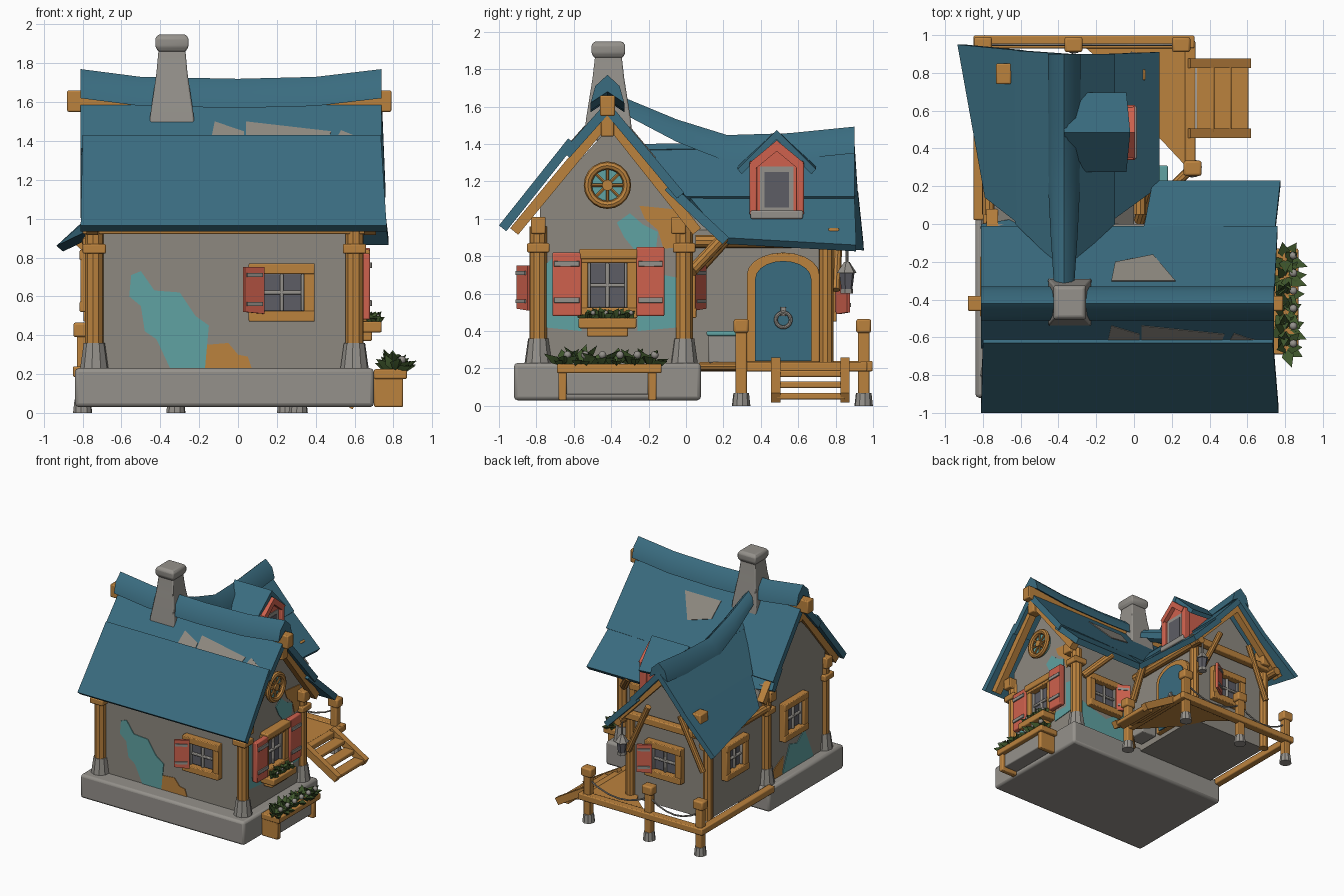
import bpy, bmesh, math, random
from mathutils import Vector

if "Cube" in bpy.data.objects:
    bpy.data.objects.remove(bpy.data.objects["Cube"])
random.seed(4)

def mat(name, r, g, b):
    m = bpy.data.materials.new(name)
    m.diffuse_color = (r, g, b, 1)
    m.use_nodes = True
    m.node_tree.nodes["Principled BSDF"].inputs["Base Color"].default_value = m.diffuse_color
    return m

ROOF = mat("roof_blue", .042, .150, .215)
WOOD = mat("warm_wood", .50, .225, .048)
WALL = mat("plaster_grey", .27, .25, .215)
STONE = mat("stone_grey", .30, .285, .26)
TEAL = mat("teal_paint", .115, .36, .36)
CORAL = mat("coral_paint", .62, .12, .075)
LEAF = mat("leaf_green", .05, .095, .025)
GLASS = mat("dark_glass", .11, .11, .13)

# ---------- helpers ----------
def mesh(name, verts, faces, m, bevel=0):
    me = bpy.data.meshes.new(name)
    me.from_pydata([tuple(v) for v in verts], [], faces)
    bm = bmesh.new(); bm.from_mesh(me)
    bmesh.ops.recalc_face_normals(bm, faces=bm.faces)
    bm.to_mesh(me); bm.free()
    me.materials.append(m)
    ob = bpy.data.objects.new(name, me)
    bpy.context.collection.objects.link(ob)
    if bevel:
        b = ob.modifiers.new("bevel", 'BEVEL'); b.width = bevel; b.segments = 2
    return ob

def loft(name, rings, m, bevel=0):
    n = len(rings[0]); v = [p for r in rings for p in r]
    f = [(i*n+j, i*n+(j+1) % n, (i+1)*n+(j+1) % n, (i+1)*n+j)
         for i in range(len(rings)-1) for j in range(n)]
    f += [tuple(range(n)), tuple(range(len(v)-n, len(v)))]
    return mesh(name, v, f, m, bevel)

def at(axis, a, p):
    return (a, p[0], p[1]) if axis == 'x' else (p[0], a, p[1]) if axis == 'y' else (p[0], p[1], a)

def prism(name, pts, axis, a, b, m, bevel=0):
    return loft(name, [[at(axis, k, p) for p in pts] for k in (a, b)], m, bevel)

def box(name, x0, x1, y0, y1, z0, z1, m, bevel=.008):
    return prism(name, [(x0, y0), (x1, y0), (x1, y1), (x0, y1)], 'z', z0, z1, m, bevel)

def log(name, p, q, r, m, r2=None, n=10):
    p, q = Vector(p), Vector(q); d = (q-p).normalized()
    u = d.orthogonal().normalized(); w = d.cross(u)
    ring = lambda c, k: [c+(u*math.cos(2*math.pi*i/n)+w*math.sin(2*math.pi*i/n))*k for i in range(n)]
    return loft(name, [ring(p, r), ring(q, r2 or r)], m)

def slab(name, quad, t, m):
    q = [Vector(p) for p in quad]; nrm = (q[1]-q[0]).cross(q[3]-q[0]).normalized()
    if nrm.z < 0: nrm = -nrm
    return loft(name, [q, [p-nrm*t for p in q]], m)

def torus(name, loc, R, r, m):
    bpy.ops.mesh.primitive_torus_add(location=loc, rotation=(0, math.pi/2, 0), major_radius=R,
                                     minor_radius=r, major_segments=20, minor_segments=8)
    o = bpy.context.object; o.name = name; o.data.materials.append(m)

def window(name, o, axis, s, w=.34, h=.30, shutter=0):
    def P(u, n, z):
        return (o[0]+s*n, o[1]+u, o[2]+z) if axis == 'x' else (o[0]+u, o[1]+s*n, o[2]+z)
    def lb(part, u0, u1, z0, z1, n1, m):
        a, b = P(u0, -.02, z0), P(u1, n1, z1)
        box(name+part, *sorted((a[0], b[0])), *sorted((a[1], b[1])), a[2], b[2], m, .006)
    W, H, t = w/2, h/2, .055
    lb("_glass", -W+t, W-t, -H+t, H-t, .008, GLASS)
    for k in (-1, 1):
        lb("_jamb", *sorted((k*W, k*(W-t))), -H, H, .05, WOOD)
        lb("_rail", -W, W, *sorted((k*H, k*(H-t))), .055, WOOD)
        lb("_lining", *sorted((k*(W-t), k*(W-t-.015))), -H+t, H-t, .03, STONE)
    lb("_mullion", -.01, .01, -H+t, H-t, .025, STONE)
    lb("_transom", -W+t, W-t, -.01, .01, .025, STONE)
    if shutter:
        k = shutter
        slab(name+"_shutter", [P(k*.10, .05, -.11), P(k*.20, .11, -.10), P(k*.20, .11, .13), P(k*.10, .05, .13)], .02, CORAL)
        for z in (-.07, .08):
            slab(name+"_hinge", [P(k*.11, .062, z), P(k*.19, .11, z), P(k*.19, .11, z+.02), P(k*.11, .062, z+.02)], .025, STONE)

def leaf(base, d, l, w):
    b, d = Vector(base), Vector(d).normalized()
    sd = d.cross(Vector((0, 0, 1)))
    sd = sd.normalized() if sd.length > .1 else Vector((0, 1, 0))
    up = sd.cross(d)*.02
    v = [b, b+d*l*.5+sd*w+up, b+d*l, b+d*l*.5-sd*w+up, b+d*l*.5-up]
    mesh("leaf", v, [(0, 1, 4), (1, 2, 4), (2, 3, 4), (3, 0, 4), (0, 1, 2, 3)], LEAF)

def plants(y0, y1, n, x, z, l):
    for i in range(n):
        y = y0+(y1-y0)*(i+.5)/n
        for k in range(7):
            a = k*2.4+i
            leaf((x, y, z), (math.cos(a)*.7+.2, math.sin(a)*.8, random.uniform(.2, 1.1)), l*random.uniform(.8, 1.15), l*.26)
        bpy.ops.mesh.primitive_ico_sphere_add(subdivisions=2, radius=l*.17, location=(x+l*.35, y+.02, z+l*.5))
        f = bpy.context.object; f.name = "flower"; f.data.materials.append(STONE)

# ---------- main house ----------
box("main_base", -.84, .70, -.92, .08, .03, .23, STONE, .02)
prism("main_walls", [(-.78, .2), (0, .2), (0, 1.05), (-.40, 1.50), (-.78, 1.08)], 'x', -.76, .61, WALL)
for x in (-.74, .60):
    for y in (-.79, -.01):
        log("corner_post", (x, y, .3), (x, y, .96), .048, WOOD)
        log("post_foot", (x, y, .22), (x, y, .36), .075, STONE, .055)
        box("post_cap", x-.06, x+.06, y-.06, y+.06, .82, .87, WOOD)
for y in (-.79, -.04):
    box("eave_purlin", -.80, .68, y-.04, y+.04, .92, 1.01, WOOD)
box("ridge_beam", -.88, .79, -.46, -.38, 1.55, 1.66, WOOD)
# roof slopes and their exposed under-layer
for name, q in {"front_upper": [(-.81, -.42, 1.63), (.74, -.42, 1.63), (.74, -.66, 1.36), (-.81, -.66, 1.36)],
                "front_lower": [(-.80, -.63, 1.43), (.735, -.63, 1.43), (.765, -1.0, .965), (-.81, -1.0, .965)],
                "back_upper": [(-.81, -.42, 1.63), (.74, -.42, 1.63), (.76, -.01, 1.14), (-.81, -.01, 1.10)],
                "back_lower": [(.04, -.08, 1.19), (.74, -.08, 1.19), (.775, .23, .90), (.10, .23, .90)],
                "back_left_lower": [(-.81, -.10, 1.19), (-.5, -.10, 1.19), (-.5, .05, 1.0), (-.81, .0, 1.03)]}.items():
    slab("roof_"+name, q, .05, ROOF)
for x0, x1, x2, x3, h in ((-.12, .03, .03, -.14, .09), (.04, .48, .46, .04, .09), (.53, .60, .70, .5, .05)):
    z = lambda y: 1.63+(y+.42)*1.125+.006
    slab("roof_bare_patch", [(x0, -.63+h, z(-.63+h)), (x1, -.63+h*.5, z(-.63+h*.5)), (x2, -.63, z(-.63)), (x3, -.63, z(-.63))], .008, WALL)
slab("roof_bare_patch_back", [(-.12, -.30, 1.495), (.22, -.30, 1.495), (.10, -.16, 1.327), (-.10, -.2, 1.375)], .008, WALL)
CAP = [(-.09, -.11), (-.065, -.02), (0, .04), (.065, -.02), (.09, -.11), (0, -.05)]
loft("main_ridge_cap", [[(x, -.42+a, z+b) for a, b in CAP] for x, z in
     ((-.81, 1.73), (-.5, 1.69), (0, 1.68), (.4, 1.69), (.74, 1.73))], ROOF)
# gable trim
for x in (-.78, .65):
    for k in (-1, 1):
        y1 = -.42+k*(.52 if k < 0 else .50)
        slab("bargeboard", [(x, -.42, 1.58), (x+.06, -.42, 1.58), (x+.06, y1, .95), (x, y1, .95)], .055, WOOD)
    box("king_post", x, x+.09, -.455, -.385, 1.44, 1.64, WOOD)
# worn paint patches
prism("front_teal_patch", [(-.55, .71), (-.5, .73), (-.43, .63), (-.3, .62), (-.22, .5), (-.15, .45), (-.17, .23),
      (-.35, .23), (-.42, .38), (-.48, .42), (-.5, .55), (-.56, .6)], 'y', -.786, -.77, TEAL)
prism("front_bare_patch", [(-.17, .35), (-.05, .36), (0, .3), (.05, .29), (.07, .23), (-.17, .23)], 'y', -.786, -.77, WOOD)
for n, p, m in (("a", [(-.76, .42), (-.56, .40), (-.56, .5), (-.7, .5), (-.7, .8), (-.76, .75)], TEAL),
                ("b", [(-.26, .40), (-.04, .42), (-.02, .68), (-.12, .7), (-.12, .48), (-.26, .48)], TEAL),
                ("c", [(-.37, .98), (-.3, 1.03), (-.23, .97), (-.15, .93), (-.16, .84), (-.28, .84), (-.33, .9)], TEAL),
                ("d", [(-.25, 1.07), (-.05, 1.05), (-.03, .85), (-.12, .84), (-.15, .94), (-.22, 1.0)], WOOD)):
    prism("gable_patch_"+n, p, 'x', .60, .616, m)
prism("side_teal_patch", [(-.62, .23), (-.5, .5), (-.4, .42), (-.3, .45), (-.2, .23)], 'x', -.766, -.75, TEAL)
prism("side_bare_patch", [(-.2, .23), (-.22, .38), (-.1, .32), (-.02, .23)], 'x', -.766, -.75, WOOD)
prism("back_teal_patch", [(.1, .23), (.1, .55), (.3, .42), (.55, .5), (.55, .23)], 'y', -.01, .006, TEAL)

# windows
window("front_window", (.225, -.78, .62), 'y', -1, shutter=-1)
window("back_window", (.33, 0, .62), 'y', 1, shutter=-1)
window("left_window", (-.76, -.33, .68), 'x', -1, .32, .32)
window("gable_window", (.61, -.42, .645), 'x', 1, .32, .35)
box("gable_window_header", .60, .68, -.57, -.26, .785, .84, WOOD)
for y0, y1, z1 in ((-.715, -.56, .82), (-.265, -.115, .85)):
    box("gable_shutter", .635, .68, y0, y1, .48, z1, CORAL)
    for z in (.55, .745):
        box("shutter_hinge", .675, .69, y0+.01, y1-.01, z, z+.03, STONE, .003)
torus("round_window_rim", (.65, -.42, 1.18), .105, .022, WOOD)
log("round_window_pane", (.60, -.42, 1.18), (.625, -.42, 1.18), .10, TEAL, n=20)
log("round_window_hub", (.62, -.42, 1.18), (.665, -.42, 1.18), .03, WOOD)
for k in range(4):
    a = k*math.pi/4; c, s = math.cos(a)*.1, math.sin(a)*.1
    log("round_window_spoke", (.645, -.42-c, 1.18-s), (.645, -.42+c, 1.18+s), .009, WOOD, n=6)
# flower boxes
box("sill_box", .61, .74, -.575, -.265, .415, .47, WOOD)
box("sill_bracket", .61, .69, -.53, -.31, .37, .42, WOOD)
plants(-.55, -.28, 4, .69, .46, .075)
box("planter_tray", .70, .87, -.69, -.13, .175, .225, WOOD)
box("planter_panel", .70, .83, -.64, -.2, .06, .18, STONE)
for y in (-.66, -.18):
    box("planter_leg", .70, .85, y-.022, y+.022, .03, .19, WOOD)
plants(-.70, -.14, 6, .80, .21, .125)

# chimney
sq = lambda hx, hy, z: [(-.34+a*hx, -.415+b*hy, z) for a, b in ((-1, -1), (1, -1), (1, 1), (-1, 1))]
loft("chimney", [sq(.118, .13, 1.42), sq(.112, .12, 1.53), sq(.08, .085, 1.75), sq(.068, .07, 1.88)], STONE, .008)
loft("chimney_cap", [sq(.07, .075, 1.86), sq(.085, .09, 1.885), sq(.085, .09, 1.93), sq(.07, .075, 1.948)], STONE, .008)

# ---------- wing ----------
prism("wing_walls", [(-.74, .2), (0, .2), (0, .94), (-.37, 1.30), (-.74, .94)], 'y', -.05, .75, WALL)
for name, q in {"right_upper": [(-.37, -.25, 1.40), (-.37, .90, 1.42), (-.10, .90, 1.12), (-.10, 0, 1.12)],
                "right_lower": [(-.14, 0, 1.14), (-.14, .90, 1.14), (.135, .91, .86), (.135, .2, .90)],
                "left_upper": [(-.37, -.25, 1.40), (-.37, .90, 1.42), (-.65, .92, 1.12), (-.63, 0, 1.12)],
                "left_lower": [(-.61, 0, 1.14), (-.62, .92, 1.15), (-.935, .95, .86), (-.79, .14, .93)]}.items():
    slab("wing_roof_"+name, q, .045, ROOF)
loft("wing_ridge_cap", [[(-.37+a*k, y, z+b*k) for a, b in CAP] for y, z, k in
     ((-.32, 1.62, .6), (-.05, 1.50, .8), (.22, 1.41, .95), (.55, 1.42, .95), (.90, 1.455, .95))], ROOF)
for k in (-1, 1):
    slab("wing_bargeboard", [(-.37, .80, 1.36), (-.37, .86, 1.36), (-.37+k*.47, .86, .87), (-.37+k*.47, .80, .87)], .05, WOOD)
    log("wing_eave_log", (-.37+k*.40, .05, .88), (-.37+k*.40, .88, .88), .035, WOOD)
    log("gable_brace", (-.37+k*.35, .80, .62), (-.37+k*.15, .82, 1.05), .025, WOOD)
    log("wing_post", (-.37+k*.365, .75, .2), (-.37+k*.365, .75, .92), .04, WOOD)
box("wing_tie_beam", -.80, .06, .76, .82, .89, .95, WOOD)
box("wing_purlin_end", -.73, -.65, .74, .85, .92, 1.12, WOOD)
box("valley_board", -.80, -.55, 0, .14, .86, .90, WOOD)
window("wing_back_window", (-.34, .75, .60), 'y', 1, shutter=1)
window("wing_left_window", (-.74, .43, .62), 'x', -1, .30, .30)
log("porch_brace_a", (.03, .02, .68), (.09, .22, .90), .032, WOOD)
log("porch_brace_b", (.56, .03, .72), (.40, .20, .90), .032, WOOD)
# arched door
def arch(w, z0, zs, rise):
    return [(.52-w, z0), (.52+w, z0)] + [(.52+w*math.cos(math.pi*i/10), zs+rise*math.sin(math.pi*i/10)) for i in range(11)]
prism("door_frame", arch(.195, .235, .70, .12), 'x', -.02, .04, WOOD, .006)
prism("door", arch(.15, .24, .68, .095), 'x', 0, .05, ROOF)
torus("door_ring", (.06, .52, .46), .04, .01, STONE)
box("door_plate", .04, .062, .505, .535, .48, .53, STONE, .003)
box("crate", .02, .16, .12, .30, .23, .39, STONE)
box("crate_lid", .01, .18, .11, .31, .375, .40, TEAL)
# lantern
log("lantern_hook", (-.0, .86, .88), (-.0, .86, .76), .008, STONE)
log("lantern_top", (0, .86, .71), (0, .86, .77), .055, STONE, .015, 6)
log("lantern_body", (0, .86, .62), (0, .86, .71), .03, GLASS, .042, 6)
log("lantern_base", (0, .86, .60), (0, .86, .625), .035, STONE, n=6)
# dormer
prism("dormer_body", [(.36, .98), (.61, .98), (.61, 1.31), (.485, 1.42), (.36, 1.31)], 'x', -.33, -.03, CORAL)
prism("dormer_lining", [(.395, 1.03), (.575, 1.03), (.575, 1.28), (.395, 1.28)], 'x', -.05, -.024, STONE)
prism("dormer_pane", [(.42, 1.06), (.55, 1.06), (.55, 1.25), (.42, 1.25)], 'x', -.05, -.019, GLASS)
for k in (-1, 1):
    y = .485+k*.125
    box("dormer_jamb", -.06, 0, y-.02, y+.02, 1.02, 1.31, CORAL)
    slab("dormer_rake", [(-.06, .485, 1.42), (.005, .485, 1.42), (.005, y+k*.02, 1.30), (-.06, y+k*.02, 1.30)], .045, CORAL)
    slab("dormer_roof", [(-.37, .485, 1.475), (-.02, .485, 1.475), (-.04, .485+k*.21, 1.265), (-.26, .485+k*.21, 1.28)], .035, ROOF)
box("dormer_sill", -.06, .015, .345, .625, 1.0, 1.045, STONE)

# ---------- porch ----------
prism("porch_floor", [(.32, .97), (.32, .3), (.28, .3), (0, .6), (-.1, .8), (-.3, .97)], 'z', .20, .23, WOOD)
box("porch_beam_back", -.85, .32, .93, .998, .185, .24, WOOD)
box("porch_beam_left", -.85, -.79, .02, .99, .185, .24, WOOD)
box("porch_beam_right", .27, .325, .3, .97, .185, .235, WOOD)
log("porch_beam_corner", (.30, .29, .21), (.08, .08, .21), .025, WOOD)
for x, y in ((-.80, .95), (-.32, .95), (.25, .95), (.31, .295)):
    box("porch_post", x-.03, x+.03, y-.03, y+.03, .04, .42, WOOD)
    box("porch_post_cap", x-.048, x+.048, y-.04, y+.04, .39, .465, WOOD, .012)
    log("porch_post_foot", (x, y, 0), (x, y, .07), .05, STONE, .042)
for x0, x1 in ((-.80, -.32), (-.32, .25)):
    pt = lambda i: (x0+(x1-x0)*i/6, .95, .36-.09*(1-(i/3-1)**2))
    for i in range(6):
        log("porch_rope", pt(i), pt(i+1), .007, STONE, n=6)
for i in range(3):
    box("stair_tread", .33+.09*i, .425+.09*i, .48, .85, .155-.06*i, .19-.06*i, WOOD)
for y in (.48, .85):
    slab("stair_stringer", [(.30, y-.025, .26), (.30, y+.025, .26), (.62, y+.025, .07), (.62, y-.025, .07)], .06, WOOD)

# smooth shading with sharp edges kept
bpy.ops.object.select_all(action='SELECT')
bpy.context.view_layer.objects.active = bpy.context.selected_objects[0]
bpy.ops.object.shade_smooth_by_angle(angle=math.radians(35))
